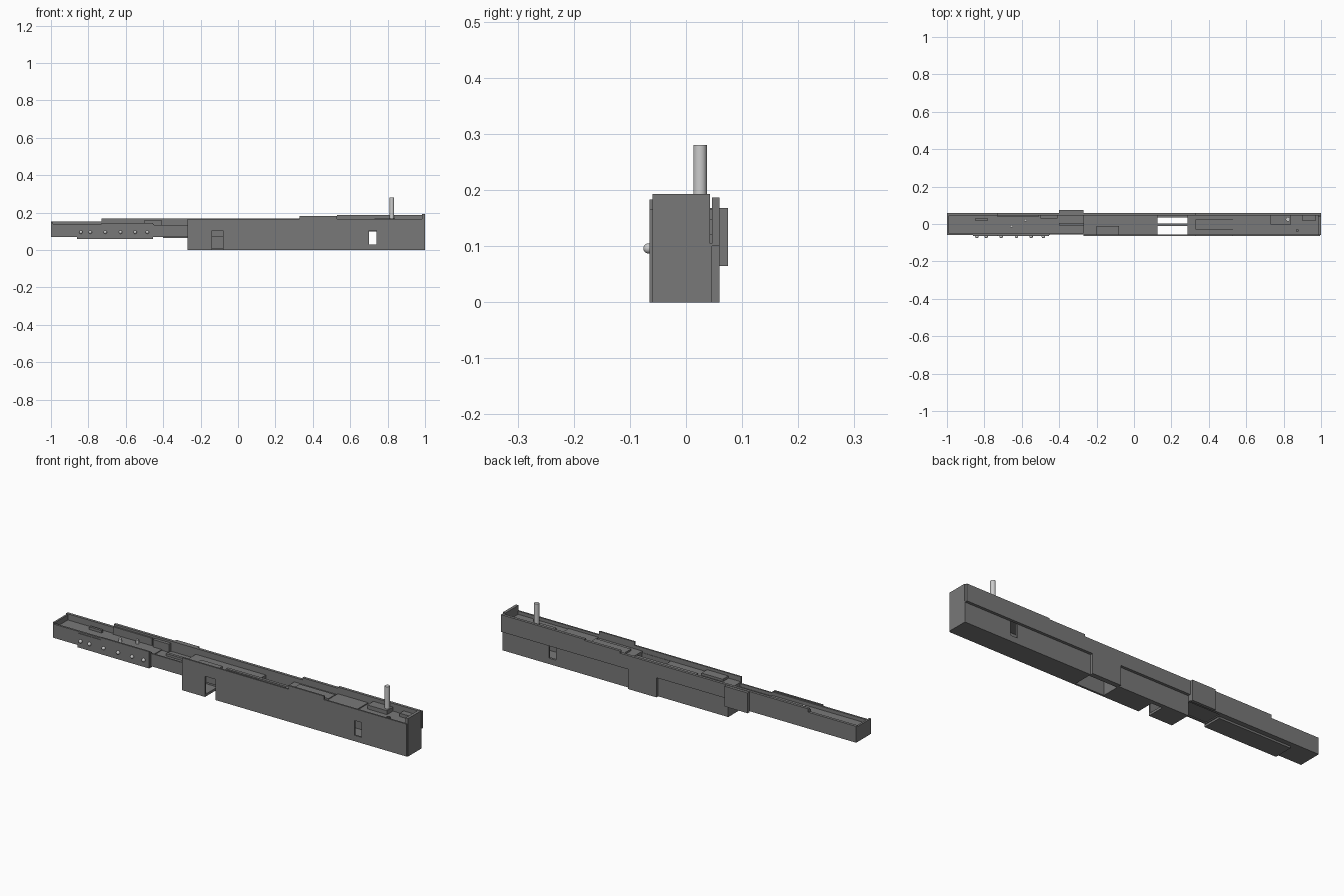
import bpy, bmesh
from mathutils import Vector

cube = bpy.data.objects.get("Cube")
if cube:
    bpy.data.objects.remove(cube)


def material(name, colour):
    m = bpy.data.materials.new(name)
    m.use_nodes = True
    m.diffuse_color = (*colour, 1)
    m.node_tree.nodes["Principled BSDF"].inputs["Base Color"].default_value = (*colour, 1)
    return m


DARK = material("dark_grey_steel", (0.19, 0.19, 0.19))
LIGHT = material("light_grey_steel", (0.6, 0.6, 0.6))


def finish(name, bm, mat):
    bmesh.ops.recalc_face_normals(bm, faces=bm.faces)
    mesh = bpy.data.meshes.new(name)
    bm.to_mesh(mesh)
    bm.free()
    mesh.materials.append(mat)
    ob = bpy.data.objects.new(name, mesh)
    bpy.context.collection.objects.link(ob)
    return ob


def panel(name, outline, y0, y1, mat=DARK):
    """Extrude an x-z outline from y0 to y1."""
    bm = bmesh.new()
    face = bm.faces.new([bm.verts.new((x, y0, z)) for x, z in outline])
    ext = bmesh.ops.extrude_face_region(bm, geom=[face])["geom"]
    verts = [v for v in ext if isinstance(v, bmesh.types.BMVert)]
    bmesh.ops.translate(bm, verts=verts, vec=Vector((0, y1 - y0, 0)))
    return finish(name, bm, mat)


def box(name, x, y, z):
    return panel(name, [(x[0], z[0]), (x[1], z[0]), (x[1], z[1]), (x[0], z[1])], *y)


def cut(ob, x, y, z):
    cutter = box("cutter", x, y, z)
    cutter.hide_render = True
    mod = ob.modifiers.new("opening", "BOOLEAN")
    mod.operation = "DIFFERENCE"
    mod.solver = "EXACT"
    mod.object = cutter
    bpy.context.view_layer.objects.active = ob
    bpy.ops.object.modifier_apply(modifier=mod.name)
    bpy.data.objects.remove(cutter)


def smooth(ob):
    bpy.ops.object.select_all(action="DESELECT")
    ob.select_set(True)
    bpy.context.view_layer.objects.active = ob
    bpy.ops.object.shade_smooth_by_angle()


def pin(name, x, y, z0, z1, r):
    bm = bmesh.new()
    bmesh.ops.create_cone(bm, cap_ends=True, segments=24, radius1=r, radius2=r, depth=z1 - z0)
    bmesh.ops.translate(bm, verts=bm.verts, vec=(x, y, (z0 + z1) / 2))
    smooth(finish(name, bm, LIGHT))


WELL = (0.125, 0.285)
WINDOW = (0.70, 0.74)

# Main side walls
front = panel("front_wall", [(-0.27, 0), (0.995, 0), (0.995, 0.165), (0.53, 0.165),
                             (0.53, 0.183), (0.33, 0.183), (0.33, 0.165), (-0.27, 0.165)],
              -0.065, -0.057)
cut(front, WINDOW, (-0.1, 0), (0.03, 0.105))
cut(front, (-0.14, -0.08), (-0.1, 0), (-0.02, 0.105))

panel("back_upper_wall", [(-1, 0.07), (-0.27, 0.07), (-0.27, 0.1), (1, 0.1), (1, 0.187),
                          (0.53, 0.187), (0.53, 0.181), (0.33, 0.181), (0.33, 0.17),
                          (-0.73, 0.17), (-0.73, 0.153), (-1, 0.153)], 0.046, 0.06)
lower = box("back_lower_wall", (-0.27, 1), (0.035, 0.046), (0, 0.105))
cut(lower, WINDOW, (0, 0.1), (0.03, 0.105))
box("back_well_cover", WELL, (0.046, 0.06), (0, 0.1))
box("back_side_plate", (-0.40, -0.27), (0.06, 0.075), (0.065, 0.168))

# Bottom and internal floor, open at the well
bottom = box("front_bottom", (-0.27, WELL[0]), (-0.06, 0.045), (0, 0.012))
cut(bottom, (-0.14, -0.08), (-0.1, 0.025), (-0.1, 0.1))
box("rear_bottom", (WELL[1], 1), (-0.06, 0.045), (0, 0.012))
box("front_deck", (-0.27, WELL[0]), (-0.06, 0.05), (0.12, 0.14))
box("rear_deck", (WELL[1], 0.99), (-0.06, 0.05), (0.12, 0.148))
for i, x in enumerate((-0.266, WELL[0] - 0.004, WELL[1] + 0.004)):
    box(f"cross_plate_{i}", (x - 0.004, x + 0.004), (-0.06, 0.046), (0, 0.135))
box("centre_bar", (-0.06, 0.29), (-0.012, 0.003), (0.125, 0.145))
for y in ((-0.06, -0.055), (0.048, 0.052)):
    box("well_liner", WELL, y, (0, 0.14))

# End caps
box("rear_cap", (0.985, 1), (-0.06, 0.043), (0, 0.193))
box("front_cap", (-1, -0.99), (-0.06, 0.05), (0.07, 0.148))

# Fittings on the deck
box("trigger_block", (-0.2, -0.08), (-0.055, -0.01), (0.07, 0.152))
box("deck_step_a", (0.33, 0.53), (-0.03, 0.025), (0.14, 0.157))
box("deck_step_b", (0.53, 0.70), (-0.055, 0.046), (0.14, 0.153))
box("deck_step_c", (0.73, 0.84), (-0.002, 0.046), (0.14, 0.168))
box("rear_catch", (0.90, 0.97), (0.015, 0.046), (0.14, 0.165))
box("rear_lug", (0.865, 0.88), (-0.04, -0.03), (0.14, 0.16))

# Narrow front section
box("fore_floor", (-1, -0.45), (-0.052, 0.05), (0.07, 0.122))
box("fore_neck", (-0.46, -0.27), (-0.05, 0.05), (0.075, 0.118))
box("fore_neck_wall", (-0.46, -0.27), (-0.056, -0.049), (0.07, 0.135))
box("fore_front_wall", (-1, -0.45), (-0.06, -0.05), (0.07, 0.14))
box("fore_rivet_plate", (-0.86, -0.455), (-0.063, -0.058), (0.06, 0.132))
box("fore_raised_plate", (-0.73, -0.455), (-0.064, -0.056), (0.06, 0.145))
box("fore_bottom_plate", (-0.86, -0.455), (-0.06, 0.035), (0.06, 0.072))
box("fore_inner_rail", (-0.85, -0.78), (0.018, 0.03), (0.12, 0.135))
box("fore_inner_wall", (-0.73, -0.51), (0.038, 0.048), (0.12, 0.16))
box("neck_inner_wall", (-0.50, -0.41), (0.03, 0.048), (0.11, 0.16))
box("neck_spring", (-0.40, -0.27), (-0.008, 0.006), (0.11, 0.13))

# Pins and rivets
pin("upright_pin", 0.823, 0.025, 0.13, 0.28, 0.012)
pin("fore_pin_a", -0.655, -0.012, 0.11, 0.14, 0.008)
pin("fore_pin_b", -0.58, 0.02, 0.11, 0.14, 0.008)
for i, x in enumerate((-0.84, -0.79, -0.71, -0.628, -0.55, -0.485)):
    bm = bmesh.new()
    bmesh.ops.create_uvsphere(bm, u_segments=16, v_segments=10, radius=0.009)
    bmesh.ops.translate(bm, verts=bm.verts, vec=(x, -0.067, 0.096))
    smooth(finish(f"rivet_{i}", bm, LIGHT))
